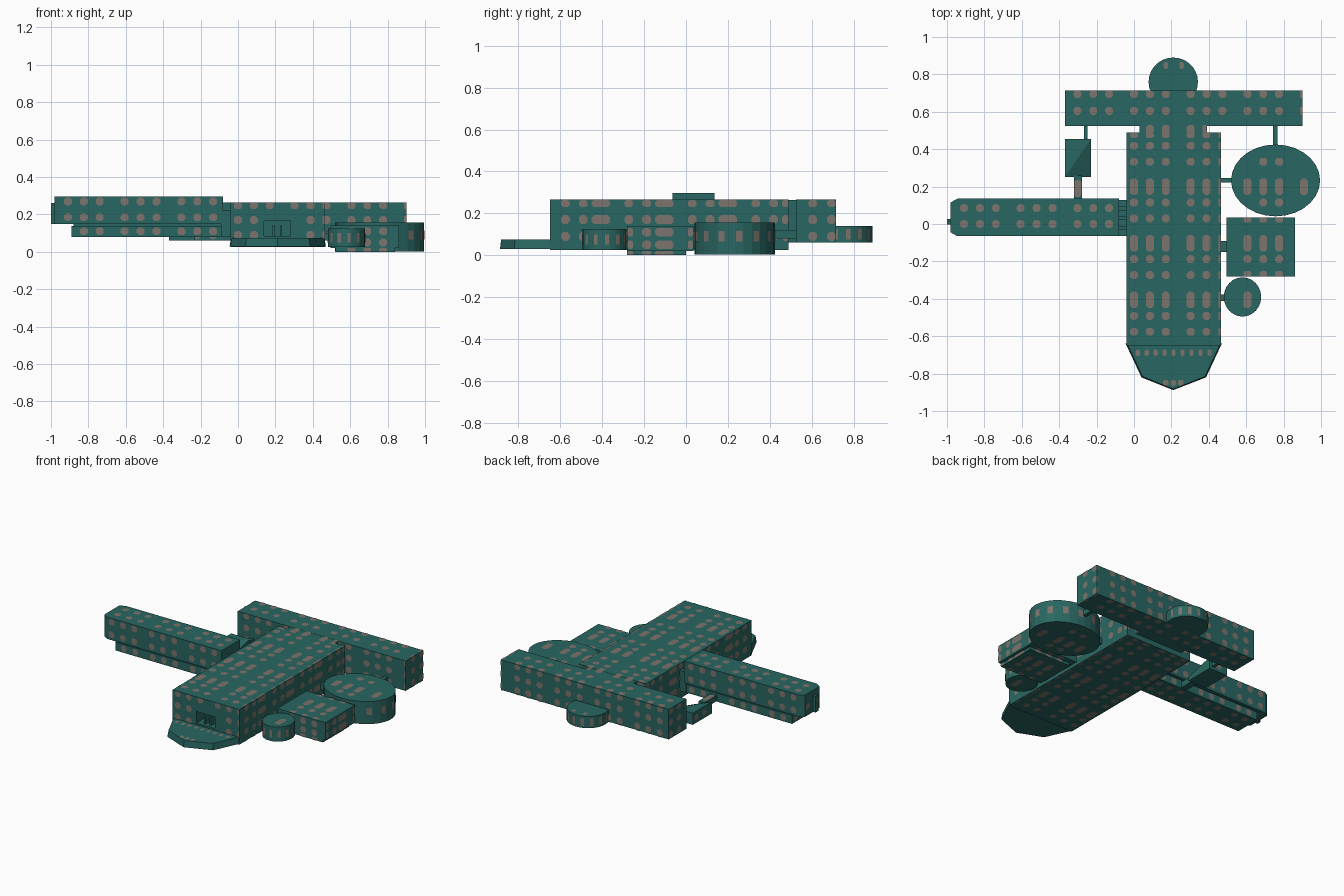
import bpy, bmesh, math

if "Cube" in bpy.data.objects:
    bpy.data.objects.remove(bpy.data.objects["Cube"])

def material(name, rgb):
    m = bpy.data.materials.new(name)
    m.diffuse_color = (*rgb, 1)
    m.use_nodes = True
    m.node_tree.nodes["Principled BSDF"].inputs["Base Color"].default_value = m.diffuse_color
    return m

TEAL = material("teal_hull", (0.022, 0.135, 0.122))
GREY = material("warm_grey_panels", (0.205, 0.175, 0.150))

# Panel grid: triples of spots repeating along x and y
PITCH, D, EPS = 0.303, 0.042, 0.002
XG = [(k * PITCH + o, D) for k in range(-4, 5) for o in (0, 0.085, 0.17)]
YG = [(0.2 + k * PITCH - o, 0.088 if o == 0 else D) for k in range(-4, 5) for o in (0, 0.085, 0.17)]

def patch(bm, axis, sign, pos, u, v):
    """Flat eight-sided panel just above an axis-aligned face."""
    a, b = [(1, 2), (0, 2), (0, 1)][axis]
    c = 0.28 * min(u[1] - u[0], v[1] - v[0])
    pts = [(u[0] + c, v[0]), (u[1] - c, v[0]), (u[1], v[0] + c), (u[1], v[1] - c),
           (u[1] - c, v[1]), (u[0] + c, v[1]), (u[0], v[1] - c), (u[0], v[0] + c)]
    vs = []
    for p in pts:
        co = [0, 0, 0]
        co[axis], co[a], co[b] = pos + sign * EPS, p[0], p[1]
        vs.append(bm.verts.new(co))
    f = bm.faces.new(vs)
    f.normal_update()
    if f.normal[axis] * sign < 0:
        f.normal_flip()
    f.material_index = 1

def spots(bm, lo, hi, grids, skip=None, sides=None):
    """Scatter the panel grid on the six sides of a box, clipped at the edges."""
    for axis in range(3):
        a, b = [(1, 2), (0, 2), (0, 1)][axis]
        for sign, pos in ((-1, lo[axis]), (1, hi[axis])):
            if sides and (axis, sign) not in sides:
                continue
            for uc, us in grids[a]:
                for vc, vs in grids[b]:
                    u = (max(uc - us / 2, lo[a]), min(uc + us / 2, hi[a]))
                    v = (max(vc - vs / 2, lo[b]), min(vc + vs / 2, hi[b]))
                    if u[1] - u[0] < 0.012 or v[1] - v[0] < 0.012:
                        continue
                    if skip and skip(axis, sign, uc, vc):
                        continue
                    patch(bm, axis, sign, pos, u, v)

def prism(bm, pts, z0, z1, top=None):
    lower = [bm.verts.new((x, y, z0)) for x, y in pts]
    upper = [bm.verts.new((x, y, z1)) for x, y in (top or pts)]
    n = len(pts)
    faces = [bm.faces.new(lower[::-1]), bm.faces.new(upper)]
    faces += [bm.faces.new((lower[i], lower[(i + 1) % n], upper[(i + 1) % n], upper[i])) for i in range(n)]
    bmesh.ops.recalc_face_normals(bm, faces=faces)
    return faces

def finish(name, bm):
    me = bpy.data.meshes.new(name)
    bm.to_mesh(me)
    bm.free()
    me.materials.append(TEAL)
    me.materials.append(GREY)
    ob = bpy.data.objects.new(name, me)
    bpy.context.collection.objects.link(ob)
    return ob

def rect(lo, hi):
    return [(lo[0], lo[1]), (hi[0], lo[1]), (hi[0], hi[1]), (lo[0], hi[1])]

def box(name, lo, hi, zrows=(), yg=YG, sides=None):
    bm = bmesh.new()
    prism(bm, rect(lo, hi), lo[2], hi[2])
    if zrows:
        spots(bm, lo, hi, (XG, yg, [(z, D) for z in zrows]), sides=sides)
    return finish(name, bm)

def drum(name, cx, cy, rx, ry, z0, z1, n, zrow, h=0.05, top=True):
    """Round tank with panels on its caps and on alternate facets."""
    bm = bmesh.new()
    ring = [(cx + rx * math.cos(math.tau * i / n), cy + ry * math.sin(math.tau * i / n)) for i in range(n)]
    prism(bm, ring, z0, z1)
    if top:
        out = lambda ax, s, u, v: ((u - cx) / rx) ** 2 + ((v - cy) / ry) ** 2 > 0.66
        spots(bm, (cx - rx, cy - ry, z0), (cx + rx, cy + ry, z1), (XG, YG, []), out, [(2, 1), (2, -1)])
    for i in range(0, n, 2):
        (x0, y0), (x1, y1) = ring[i], ring[(i + 1) % n]
        nx, ny = y1 - y0, x0 - x1
        l = math.hypot(nx, ny)
        p = lambda t: (x0 + (x1 - x0) * t + nx / l * EPS, y0 + (y1 - y0) * t + ny / l * EPS)
        a, b = p(0.15), p(0.85)
        z = (zrow - h / 2, zrow + h / 2)
        f = bm.faces.new([bm.verts.new(c) for c in ((*a, z[0]), (*b, z[0]), (*b, z[1]), (*a, z[1]))])
        f.material_index = 1
    return finish(name, bm)

# Main hull with a docking recess in the front face
lo, hi = (-0.04, -0.65, 0.025), (0.465, 0.49, 0.265)
bm = bmesh.new()
front = min(prism(bm, rect(lo, hi), lo[2], hi[2]), key=lambda f: f.calc_center_median().y)
bmesh.ops.inset_individual(bm, faces=[front], thickness=0.02)
for v in front.verts:
    v.co.x = 0.14 if v.co.x < 0.21 else 0.28
    v.co.z = 0.085 if v.co.z < 0.14 else 0.165
back = bmesh.ops.extrude_discrete_faces(bm, faces=[front])["faces"][0]
for v in back.verts:
    v.co.y += 0.1
spots(bm, lo, hi, (XG, YG, [(0.25, D), (0.17, D), (0.09, D)]),
      lambda ax, s, u, v: ax == 1 and s < 0 and 0.1 < u < 0.32 and v < 0.2)
finish("main_hull", bm)
for x in (0.19, 0.23):
    box("dock_prong", (x - 0.006, -0.63, 0.085), (x + 0.006, -0.55, 0.14))

# Nose apron
bm = bmesh.new()
outer = [(-0.045, -0.64), (-0.035, -0.66), (0.04, -0.82), (0.21, -0.888), (0.385, -0.82), (0.46, -0.66), (0.47, -0.64)]
inner = [(0.2125 + (x - 0.2125) * 0.97, y + 0.005 * (y < -0.7)) for x, y in outer]
prism(bm, outer, 0.03, 0.074, inner)
for i in range(9):
    x = 0.02 + i * 0.048
    patch(bm, 2, 1, 0.074, (x - 0.011, x + 0.011), (-0.705, -0.672))
for x in (0.17, 0.21, 0.25):
    patch(bm, 2, 1, 0.074, (x - 0.014, x + 0.014), (-0.865, -0.833))
finish("nose_apron", bm)

# Rear crossbar and its neck
YBAR = [(0.695, D), (0.605, D)]
box("crossbar", (-0.37, 0.525, 0.06), (0.9, 0.715, 0.265), (0.25, 0.17, 0.09), YBAR)
box("crossbar_neck", (0.03, 0.48, 0.06), (0.39, 0.53, 0.264), (0.17,), [(0.5, 0.09)], [(2, 1)])
drum("rear_disc", 0.21, 0.76, 0.132, 0.13, 0.06, 0.14, 28, 0.1, 0.05, False)
bm = bmesh.new()
for x in (0.17, 0.255):
    patch(bm, 2, 1, 0.14, (x - 0.012, x + 0.012), (0.83, 0.865))
finish("rear_disc_panels", bm)

# Left arm: upper beam with chamfered tip, lower beam, coupling
bm = bmesh.new()
tip = [(-0.08, -0.065), (-0.08, 0.135), (-0.945, 0.135), (-0.98, 0.115), (-0.98, -0.045), (-0.945, -0.065)]
prism(bm, tip, 0.148, 0.297)
spots(bm, (-0.945, -0.065, 0.148), (-0.08, 0.135, 0.297),
      (XG, [(0.085, D), (0.0, D)], [(0.27, D), (0.185, D)]), sides=[(1, -1), (1, 1), (2, 1), (2, -1)])
for y in (0.085, -0.015):
    patch(bm, 0, -1, -0.98, (y - 0.02, y + 0.02), (0.19, 0.23))
finish("arm_beam", bm)
box("arm_tip_bar", (-1.0, -0.002, 0.15), (-0.97, 0.028, 0.26))
box("arm_lower_beam", (-0.89, -0.055, 0.08), (-0.08, 0.125, 0.138), (0.11,), [(0.085, D), (0.0, D)])
box("arm_spine", (-0.88, -0.03, 0.13), (-0.08, 0.1, 0.155))
box("arm_coupling", (-0.085, -0.045, 0.09), (-0.03, 0.115, 0.21))
for i in range(4):
    y = -0.065 + i * 0.052
    box("coupling_rib", (-0.09, y, 0.08), (-0.035, y + 0.036, 0.22))

# Small pod between arm and crossbar, its front right corner sloping down
bm = bmesh.new()
prism(bm, rect((-0.37, 0.25), (-0.23, 0.455)), 0.06, 0.14)
bm.verts.ensure_lookup_table()
bm.verts[5].co.z = 0.085
bmesh.ops.triangulate(bm, faces=bm.faces[:])
spots(bm, (-0.37, 0.25, 0.06), (-0.23, 0.455, 0.14), (XG, YG, [(0.1, D)]), sides=[(0, -1), (1, 1)])
finish("side_pod", bm)
box("pod_front_link", (-0.322, 0.1, 0.085), (-0.278, 0.26, 0.125), (0.105,), [(0.19, 0.09)], [(2, 1)])
box("pod_rear_link", (-0.268, 0.44, 0.08), (-0.248, 0.54, 0.11))

# Right side cluster: large tank, cargo box, small tank, links
drum("large_tank", 0.757, 0.233, 0.238, 0.192, 0.003, 0.157, 28, 0.09, 0.05)
drum("small_tank", 0.58, -0.39, 0.1, 0.105, 0.025, 0.125, 24, 0.075, 0.05)
box("cargo_box", (0.495, -0.282, 0.02), (0.86, 0.035, 0.14), (0.11, 0.05))
box("cargo_keel", (0.52, -0.282, 0.0), (0.84, 0.0, 0.021), (0.01,))
box("tank_rear_link", (0.743, 0.4, 0.08), (0.767, 0.54, 0.12))
box("tank_hull_link", (0.455, 0.222, 0.07), (0.54, 0.246, 0.11))
box("small_tank_link", (0.455, -0.412, 0.06), (0.5, -0.378, 0.1))
box("cargo_hull_link", (0.455, -0.15, 0.06), (0.5, -0.09, 0.1))
